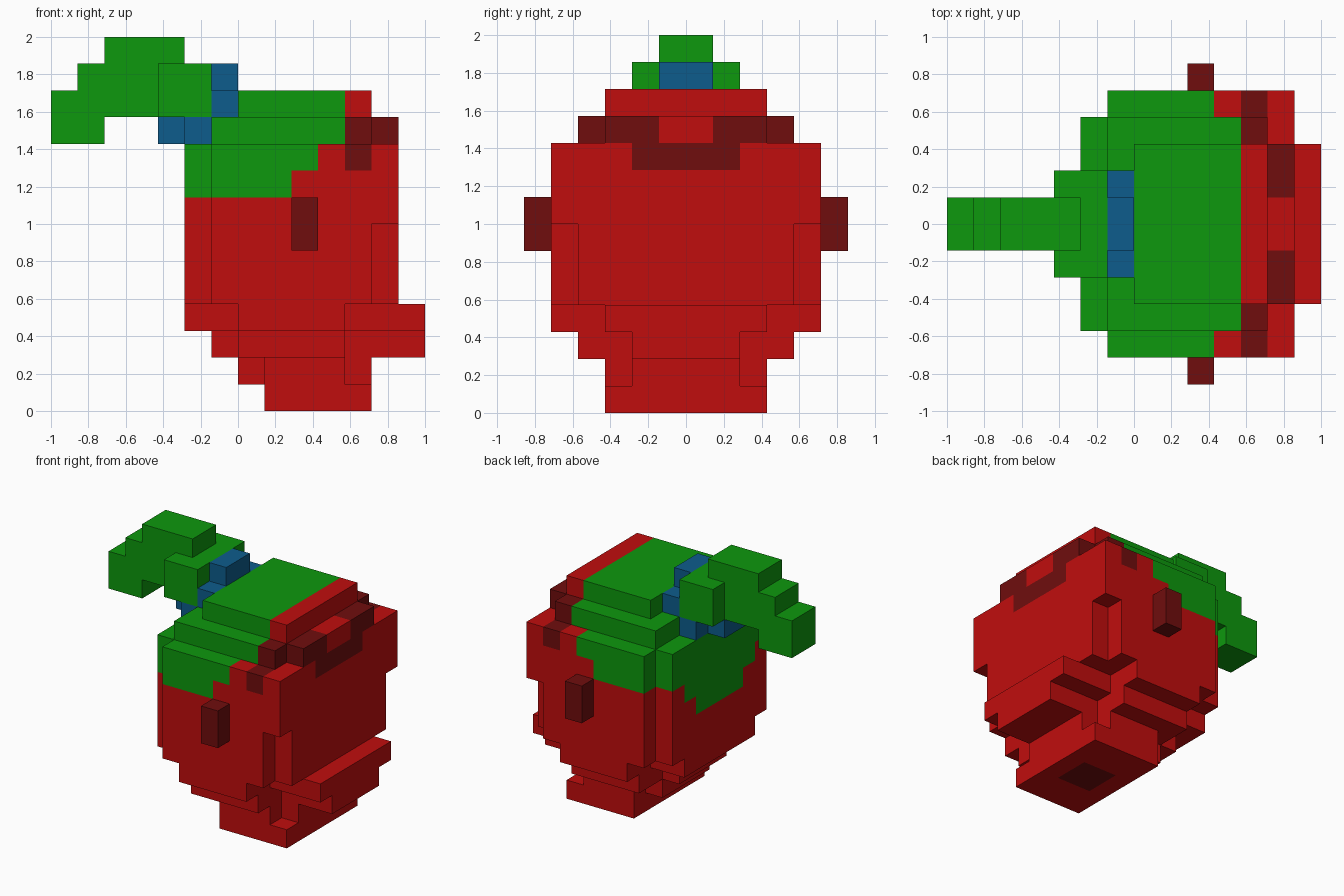
import bpy
import bmesh
import math
from mathutils import Vector

cube = bpy.data.objects.get("Cube")
if cube:
    bpy.data.objects.remove(cube, do_unlink=True)

U = 1 / 7  # size of one block


def material(name, rgb):
    m = bpy.data.materials.new(name)
    m.use_nodes = True
    m.diffuse_color = (*rgb, 1)
    bsdf = next(n for n in m.node_tree.nodes if n.type == 'BSDF_PRINCIPLED')
    bsdf.inputs["Base Color"].default_value = (*rgb, 1)
    return m


RED, DARK, GREEN, BLUE = range(4)
MATS = [material("red", (0.527, 0.004, 0.004)),
        material("dark_red", (0.162, 0.004, 0.004)),
        material("green", (0.004, 0.314, 0.004)),
        material("blue", (0.004, 0.107, 0.262))]


def blocks(boxes):
    """Cells of boxes (x0, x1, inner y, outer y, z0, z1), mirrored in y."""
    cells = set()
    for x0, x1, y0, y1, z0, z1 in boxes:
        for x in range(x0, x1):
            for y in range(y0, y1):
                for z in range(z0, z1):
                    cells |= {(x, y, z), (x, -1 - y, z)}
    return cells


def body_colour(x, y, z):
    w = y if y >= 0 else -1 - y  # distance from the middle plane
    # green cap, stepping down at the front, back and rear
    if (z >= 10 and x < 4) or (z == 9 and x < 3) or (z == 8 and x < 2):
        return GREEN
    if x == -2 and ((z == 7 and w < 3) or (z == 6 and w < 2)):
        return GREEN
    # dark band and marks
    if z == 10 and x >= 4 and not (x == 5 and w < 1):
        return DARK
    if z == 9 and ((x == 4 and w == 4) or (x == 5 and w < 2)):
        return DARK
    # dark patch underneath
    if z == 0 and x in (2, 3) and w < 1:
        return DARK
    return RED


PARTS = {
    "body": (blocks([
        (1, 5, 0, 3, 0, 1),                                           # foot
        (0, 5, 0, 2, 1, 2), (1, 4, 0, 3, 1, 2),                       # rounded underside
        (-1, 7, 0, 2, 2, 3), (0, 4, 0, 4, 2, 3),
        (-2, 7, 0, 3, 3, 4), (0, 4, 0, 5, 3, 4),
        (-2, 6, 0, 4, 4, 10), (-1, 5, 0, 5, 4, 10), (5, 6, 0, 5, 7, 10),  # trunk
        (-1, 5, 0, 4, 10, 11), (5, 6, 0, 3, 10, 11),                  # top steps
        (0, 5, 0, 3, 11, 12)]), body_colour),
    "side_pegs": (blocks([(2, 3, 5, 6, 6, 8)]), lambda x, y, z: DARK),
    "tie_band": (blocks([
        (-3, -2, 0, 1, 10, 11), (-2, -1, 0, 2, 10, 11),
        (-1, 0, 0, 2, 11, 12), (-1, 0, 0, 1, 12, 13)]), lambda x, y, z: BLUE),
    "tail": (blocks([
        (-3, -1, 0, 2, 11, 13),
        (-7, -5, 0, 1, 10, 11), (-7, -3, 0, 1, 11, 12),
        (-6, -3, 0, 1, 12, 13), (-5, -2, 0, 1, 13, 14)]), lambda x, y, z: GREEN),
}
ALL = set().union(*(cells for cells, _ in PARTS.values()))


def build(name, cells, colour):
    """Make the outer skin of a set of cells and merge its flat areas."""
    bm = bmesh.new()
    for c in sorted(cells):
        centre = Vector(c) + Vector((0.5, 0.5, 0.5))
        for axis in range(3):
            for side in (-1, 1):
                n = Vector((0, 0, 0))
                n[axis] = side
                if tuple(int(v) for v in Vector(c) + n) in ALL:
                    continue
                u = Vector((0, 0, 0))
                u[(axis + 1) % 3] = 0.5
                v = n.cross(u)
                mid = centre + n * 0.5
                corners = (mid - u - v, mid + u - v, mid + u + v, mid - u + v)
                f = bm.faces.new([bm.verts.new(p * U) for p in corners])
                f.material_index = colour(*c)
    bmesh.ops.remove_doubles(bm, verts=bm.verts, dist=0.001)
    bmesh.ops.dissolve_limit(bm, angle_limit=math.radians(1), verts=bm.verts,
                             edges=bm.edges, delimit={'MATERIAL'})
    me = bpy.data.meshes.new(name)
    for m in MATS:
        me.materials.append(m)
    bm.to_mesh(me)
    bm.free()
    bpy.context.collection.objects.link(bpy.data.objects.new(name, me))


for part, (part_cells, rule) in PARTS.items():
    build(part, part_cells, rule)
